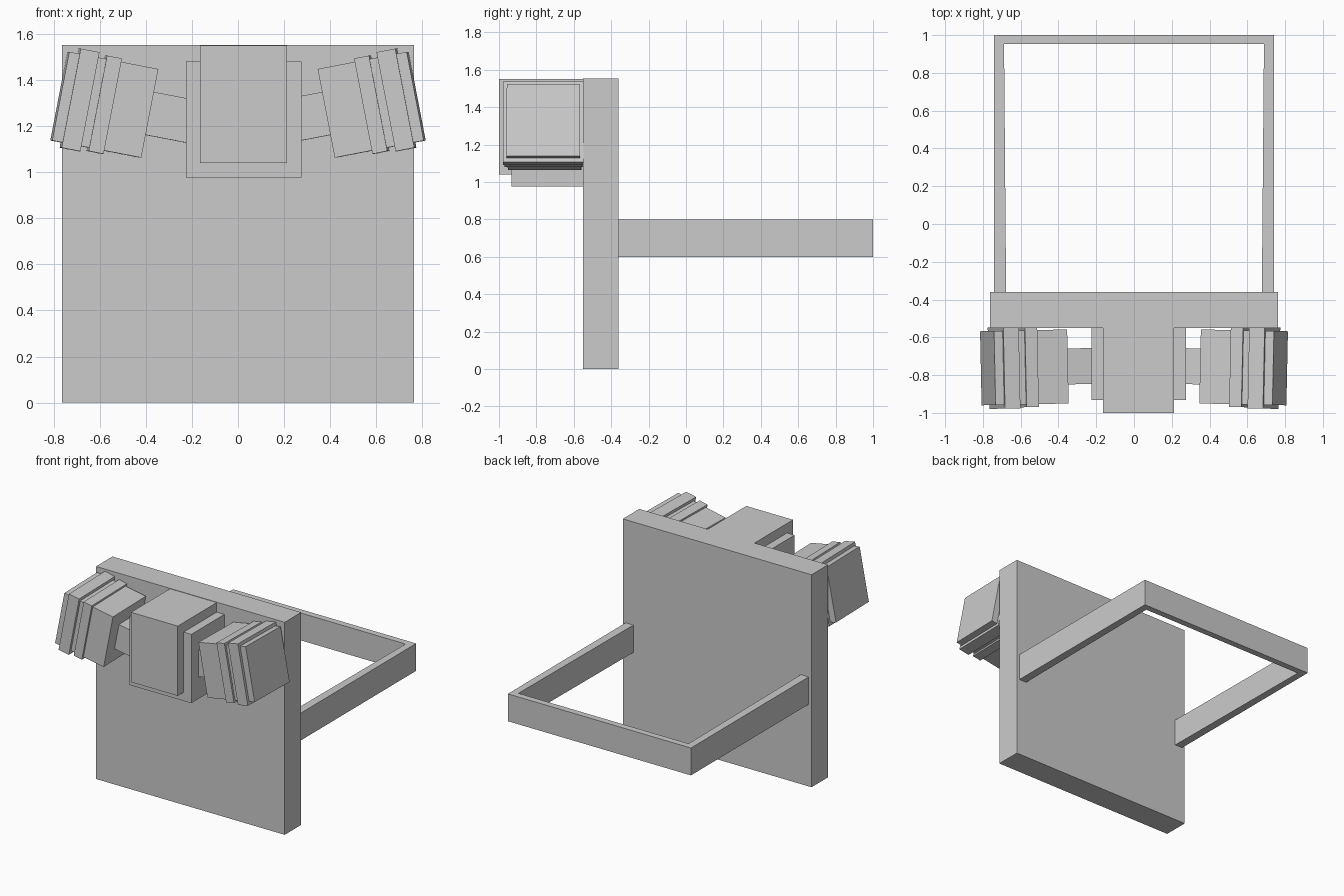
import bpy, bmesh
from math import radians
from mathutils import Matrix, Vector

if "Cube" in bpy.data.objects:
    bpy.data.objects.remove(bpy.data.objects["Cube"])


def box(name, lo, hi, frame=None):
    """Axis-aligned box between two corners, optionally placed in a tilted frame."""
    lo, hi = Vector(lo), Vector(hi)
    bm = bmesh.new()
    bmesh.ops.create_cube(bm, size=1)
    bmesh.ops.scale(bm, vec=hi - lo, verts=bm.verts)
    bmesh.ops.translate(bm, vec=(lo + hi) / 2, verts=bm.verts)
    if frame is not None:
        bmesh.ops.transform(bm, matrix=frame, verts=bm.verts)
    return finish(name, bm)


def finish(name, bm):
    bmesh.ops.recalc_face_normals(bm, faces=bm.faces)
    mesh = bpy.data.meshes.new(name)
    bm.to_mesh(mesh)
    bm.free()
    obj = bpy.data.objects.new(name, mesh)
    bpy.context.collection.objects.link(obj)
    return obj


# Upright panel and the stacked centre boxes on its front
box("back_panel", (-0.763, -0.55, 0), (0.763, -0.36, 1.553))
box("centre_base_box", (-0.225, -0.932, 0.977), (0.275, -0.55, 1.48))
box("centre_front_box", (-0.165, -1.0, 1.04), (0.213, -0.55, 1.55))

# U-shaped belt behind the panel, sides thickening towards the panel
half_outline = [(0.74, -0.36), (0.74, 1.0)]
half_inner = [(0.688, 0.953), (0.677, -0.36)]
quads = [
    [half_outline[0], half_outline[1], half_inner[0], half_inner[1]],
    [(-x, y) for x, y in [half_outline[0], half_outline[1], half_inner[0], half_inner[1]]],
]
outline = quads[0][:2] + quads[1][1::-1] + quads[1][:1:-1] + quads[0][2:]
bm = bmesh.new()
bottom = [bm.verts.new((x, y, 0.6)) for x, y in outline]
top = [bm.verts.new((x, y, 0.8)) for x, y in outline]
bm.faces.new(bottom)
bm.faces.new(top)
n = len(outline)
for i in range(n):
    j = (i + 1) % n
    bm.faces.new((bottom[i], bottom[j], top[j], top[i]))
finish("waist_belt", bm)

# Tilted side units: a neck, a block, and two wider collars along each axis
parts = [  # name, start, end, half height, half depth
    ("neck", -0.24, 0.01, 0.095, 0.095),
    ("block", 0.0, 0.394, 0.196, 0.196),
    ("inner_collar", 0.164, 0.23, 0.211, 0.211),
    ("outer_collar", 0.265, 0.348, 0.219, 0.216),
]
for side, sign in (("right", 1), ("left", -1)):
    frame = (Matrix.Scale(sign, 4, (1, 0, 0))
             @ Matrix.Translation((0.387, -0.755, 1.256))
             @ Matrix.Rotation(radians(-1.2), 4, 'Z')
             @ Matrix.Rotation(radians(-10.9), 4, 'Y'))
    for name, start, end, hz, hy in parts:
        box(f"{side}_{name}", (start, -hy, -hz), (end, hy, hz), frame)
